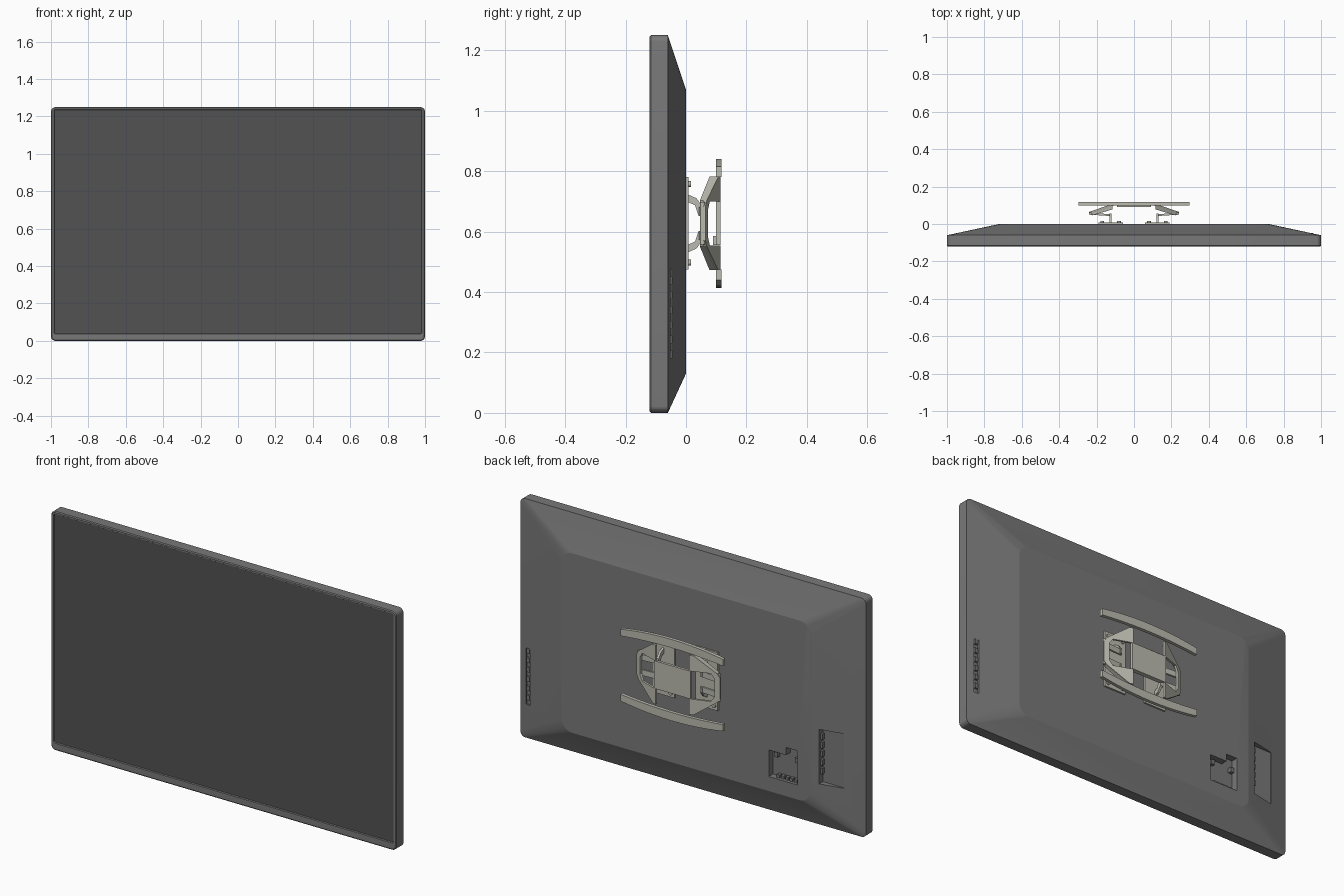
import bpy, bmesh, math
from mathutils import Vector

if "Cube" in bpy.data.objects:
    bpy.data.objects.remove(bpy.data.objects["Cube"])


def material(name, v):
    m = bpy.data.materials.new(name)
    m.diffuse_color = (*v, 1)
    m.use_nodes = True
    m.node_tree.nodes["Principled BSDF"].inputs["Base Color"].default_value = m.diffuse_color
    return m


CASE = material("casing_grey", (0.19, 0.19, 0.19))
GLASS = material("screen_dark_grey", (0.085, 0.085, 0.085))
METAL = material("bracket_metal", (0.50, 0.50, 0.44))


def finish(name, bm, mats):
    bmesh.ops.recalc_face_normals(bm, faces=bm.faces)
    me = bpy.data.meshes.new(name)
    bm.to_mesh(me)
    bm.free()
    for m in mats:
        me.materials.append(m)
    ob = bpy.data.objects.new(name, me)
    bpy.context.collection.objects.link(ob)
    return ob


def prism(name, pts, vec, mat):
    """Flat outline pushed along a vector."""
    bm = bmesh.new()
    face = bm.faces.new([bm.verts.new(p) for p in pts])
    ext = bmesh.ops.extrude_face_region(bm, geom=[face], use_keep_orig=True)
    bmesh.ops.translate(bm, vec=Vector(vec),
                        verts=[g for g in ext["geom"] if isinstance(g, bmesh.types.BMVert)])
    return finish(name, bm, [mat])


def box(name, x, y, z, mat):
    pts = [(x[0], y[0], z[0]), (x[1], y[0], z[0]), (x[1], y[0], z[1]), (x[0], y[0], z[1])]
    return prism(name, pts, (0, y[1] - y[0], 0), mat)


def ring(bm, x0, x1, z0, z1, r, y, seg=6):
    """Rounded rectangle at depth y."""
    vs = []
    corners = [(x1 - r, z1 - r), (x0 + r, z1 - r), (x0 + r, z0 + r), (x1 - r, z0 + r)]
    for i, (cx, cz) in enumerate(corners):
        for k in range(seg + 1):
            a = math.pi / 2 * (i + k / seg)
            vs.append(bm.verts.new((cx + r * math.cos(a), y, cz + r * math.sin(a))))
    return vs


def smooth(ob, deg):
    bpy.ops.object.select_all(action='DESELECT')
    ob.select_set(True)
    bpy.context.view_layer.objects.active = ob
    bpy.ops.object.shade_smooth_by_angle(angle=math.radians(deg))


# Casing: screen recess, bezel, rim and tapered back in one loft
bm = bmesh.new()
rings = [ring(bm, *a) for a in (
    (-0.982, 0.982, 0.04, 1.235, 0.008, -0.115),
    (-0.985, 0.985, 0.037, 1.238, 0.01, -0.12),
    (-0.995, 0.995, 0.005, 1.245, 0.02, -0.12),
    (-1.0, 1.0, 0.0, 1.25, 0.025, -0.116),
    (-1.0, 1.0, 0.0, 1.25, 0.025, -0.06),
    (-0.72, 0.72, 0.13, 1.07, 0.06, 0.0))]
for a, b in zip(rings, rings[1:]):
    for i in range(len(a)):
        j = (i + 1) % len(a)
        bm.faces.new((a[i], a[j], b[j], b[i]))
bm.faces.new(rings[0]).material_index = 1
bm.faces.new(rings[-1])
casing = finish("casing", bm, [CASE, GLASS])

# Pockets cut in the back: side ports, stepped rear ports, button slot
stepped = [(-0.48, 0.206), (-0.645, 0.206), (-0.645, 0.385), (-0.58, 0.385),
           (-0.58, 0.345), (-0.48, 0.345)]
cutters = [
    box("side_pocket_cutter", (-0.89, -0.765), (-0.041, 0.05), (0.24, 0.525), CASE),
    prism("rear_pocket_cutter", [(x, -0.035, z) for x, z in stepped], (0, 0.1, 0), CASE),
    box("button_slot_cutter", (0.935, 0.962), (-0.058, 0.05), (0.18, 0.475), CASE)]
for c in cutters:
    mod = casing.modifiers.new(c.name, 'BOOLEAN')
    mod.operation = 'DIFFERENCE'
    mod.solver = 'EXACT'
    mod.object = c
    bpy.context.view_layer.objects.active = casing
    bpy.ops.object.modifier_apply(modifier=mod.name)
    bpy.data.objects.remove(c)
smooth(casing, 10)

# Buttons and sockets
for i in range(6):
    z = 0.205 + i * 0.049
    box("button", (0.94, 0.957), (-0.058, -0.047), (z, z + 0.026), CASE)
for i in range(5):
    z = 0.29 + i * 0.045
    box("side_socket", (-0.777, -0.765), (-0.036, -0.018), (z, z + 0.03), CASE)
for i in range(5):
    x = -0.515 - i * 0.025
    box("rear_socket", (x - 0.016, x), (-0.035, -0.015), (0.206, 0.222), CASE)
for x, z in ((-0.50, 0.31), (-0.62, 0.31)):
    box("rear_socket_block", (x - 0.02, x), (-0.035, -0.015), (z, z + 0.025), CASE)

# Bowed wall rails, mirrored about the mount's centre height
MID = 0.627
N = 12
for s in (1, -1):
    outer, inner = [], []
    for i in range(N + 1):
        t = -1 + 2 * i / N
        bow = 1 - t * t
        outer.append((0.297 * t, 0.1, MID + s * (0.188 + 0.025 * bow)))
        inner.append((0.297 * t, 0.1, MID + s * (0.153 + 0.016 * bow)))
    rail = prism("wall_rail", outer + inner[::-1], (0, 0.018, 0), METAL)
    smooth(rail, 30)

# Central plate with a small lower lip
box("centre_plate", (-0.105, 0.105), (0.1, 0.114), (0.555, 0.70), METAL)
box("centre_plate_lip", (-0.09, 0.09), (0.09, 0.1), (0.555, 0.585), METAL)

# Half outline of the C-shaped arm: x, height from centre
edge = [(0.095, 0.073), (0.095, 0.155), (0.115, 0.155), (0.225, 0.075), (0.238, 0.055)]
hole = [(0.213, 0.045), (0.195, 0.073)]
outline = (edge + [(x, -h) for x, h in edge[::-1]] +
           [(x, -h) for x, h in hole[::-1]] + hole)


def arm_y(x):
    return 0.103 - (x - 0.095) * 0.35


for s in (1, -1):
    prism("swing_arm", [(s * x, arm_y(x), MID + h) for x, h in outline],
          (s * 0.003, 0.011, 0), METAL)
    for t in (1, -1):
        # Folded flange along the sloping arm edge
        prism("arm_flange",
              [(s * x, arm_y(x) + d, MID + t * h) for x, h, d in
               ((0.115, 0.155, 0.0), (0.225, 0.075, 0.0),
                (0.225, 0.075, -0.012), (0.115, 0.155, -0.018))],
              (0, 0, -t * 0.01), METAL)
        # Posts and hinge links back to the screen plates
        prism("plate_post", [(s * 0.12, y, MID + t * h) for y, h in
              ((0.008, 0.095), (0.035, 0.083), (0.055, 0.055), (0.055, 0.03),
               (0.04, 0.03), (0.03, 0.06), (0.008, 0.07))], (s * 0.012, 0, 0), METAL)
        prism("hinge_link", [(s * x, y, MID + t * 0.025) for x, y in
              ((0.12, 0.042), (0.235, 0.05), (0.235, 0.06), (0.12, 0.052))],
              (0, 0, t * 0.03), METAL)
    # Hinge pin
    bpy.ops.mesh.primitive_cylinder_add(vertices=12, radius=0.008, depth=0.14,
                                        location=(s * 0.232, 0.055, MID))
    pin = bpy.context.object
    pin.name = "hinge_pin"
    pin.data.materials.append(METAL)
    smooth(pin, 40)
    # Plate fixed to the back, with bolt heads
    box("screen_plate", sorted((s * 0.06, s * 0.19)), (-0.002, 0.009), (0.475, 0.78), METAL)
    for x in (0.08, 0.17):
        for h in (0.13, -0.13):
            bpy.ops.mesh.primitive_cylinder_add(
                vertices=12, radius=0.01, depth=0.012,
                location=(s * x, 0.01, MID + h), rotation=(math.pi / 2, 0, 0))
            bolt = bpy.context.object
            bolt.name = "bolt_head"
            bolt.data.materials.append(METAL)
            smooth(bolt, 40)
